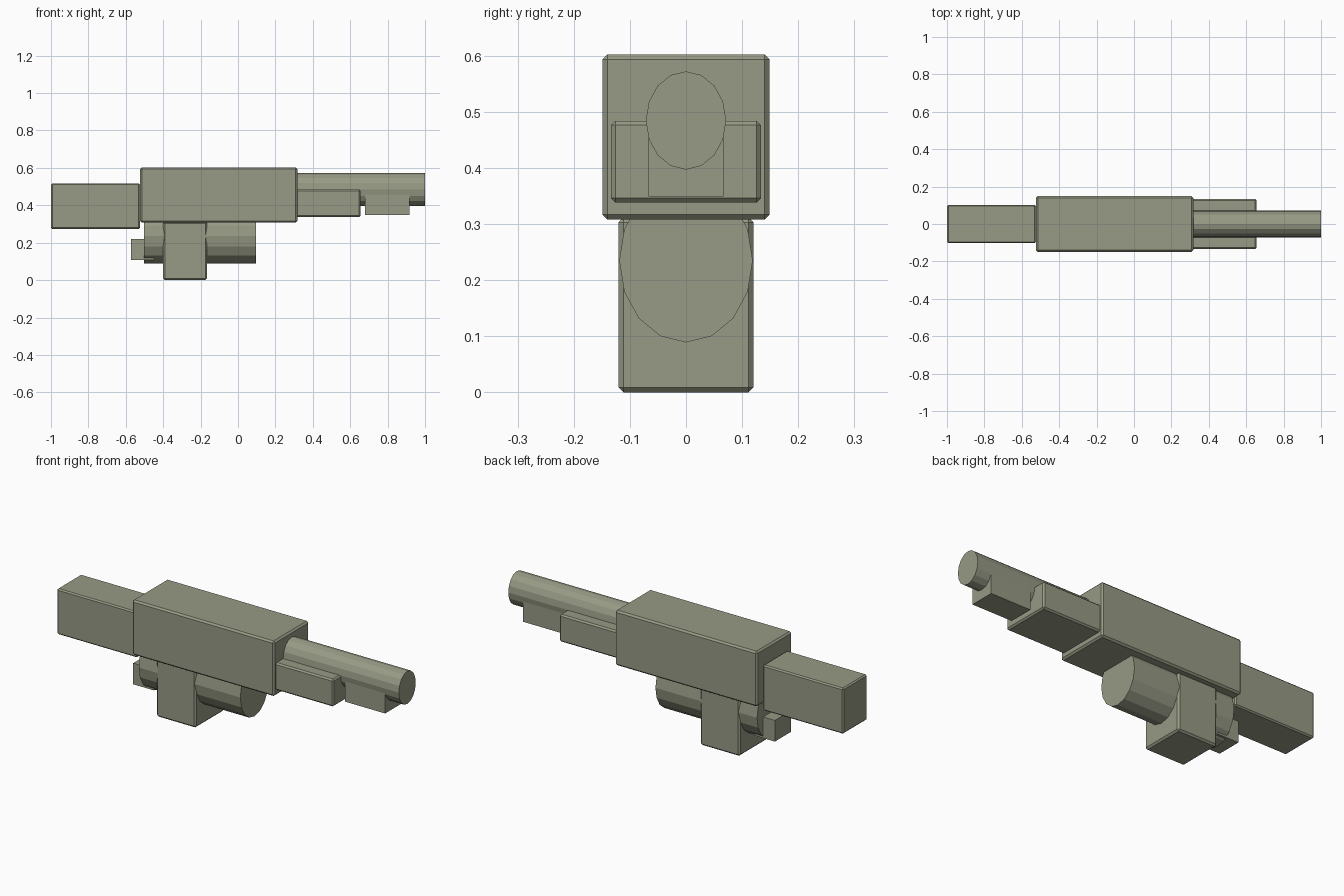
import bpy
from math import pi
from mathutils import Matrix
import bmesh

cube = bpy.data.objects.get("Cube")
if cube:
    bpy.data.objects.remove(cube, do_unlink=True)

# Single olive grey finish
olive = bpy.data.materials.new("olive_grey")
olive.use_nodes = True
colour = (0.31, 0.325, 0.235, 1)
olive.diffuse_color = colour
olive.node_tree.nodes["Principled BSDF"].inputs["Base Color"].default_value = colour


def finish(name, bm, x, y, z, bevel=0):
    """Fit a unit shape to the given x range, half width y and z range."""
    size = Matrix.Diagonal((x[1] - x[0], 2 * y, z[1] - z[0], 1))
    centre = Matrix.Translation((sum(x) / 2, 0, sum(z) / 2))
    bm.transform(centre @ size)
    mesh = bpy.data.meshes.new(name)
    bm.to_mesh(mesh)
    bm.free()
    mesh.materials.append(olive)
    obj = bpy.data.objects.new(name, mesh)
    bpy.context.collection.objects.link(obj)
    if bevel:
        mod = obj.modifiers.new("chamfer", "BEVEL")
        mod.width = bevel
        mod.segments = 1
    return obj


def box(name, x, y, z, bevel=0):
    bm = bmesh.new()
    bmesh.ops.create_cube(bm, size=1)
    return finish(name, bm, x, y, z, bevel)


def tube(name, x, y, z):
    """Flat-sided oval cylinder along x, with a corner at the top."""
    bm = bmesh.new()
    bmesh.ops.create_cone(bm, cap_ends=True, segments=16, radius1=0.5,
                          radius2=0.5, depth=1,
                          matrix=Matrix.Rotation(pi / 2, 4, "Y"))
    return finish(name, bm, x, y, z)


# Main body and stock
box("receiver", (-0.523, 0.317), 0.149, (0.308, 0.602), 0.009)
box("stock", (-1, -0.524), 0.102, (0.273, 0.517), 0.007)

# Barrel group
tube("barrel", (0.3, 1), 0.0715, (0.397, 0.572))
box("fore_grip", (0.31, 0.656), 0.134, (0.338, 0.484), 0.008)
box("barrel_block", (0.68, 0.916), 0.067, (0.349, 0.462))

# Lower group
box("magazine", (-0.4, -0.166), 0.12, (0, 0.312), 0.009)
tube("drum", (-0.503, 0.097), 0.119, (0.089, 0.381))
box("rear_block", (-0.572, -0.45), 0.067, (0.107, 0.22))
